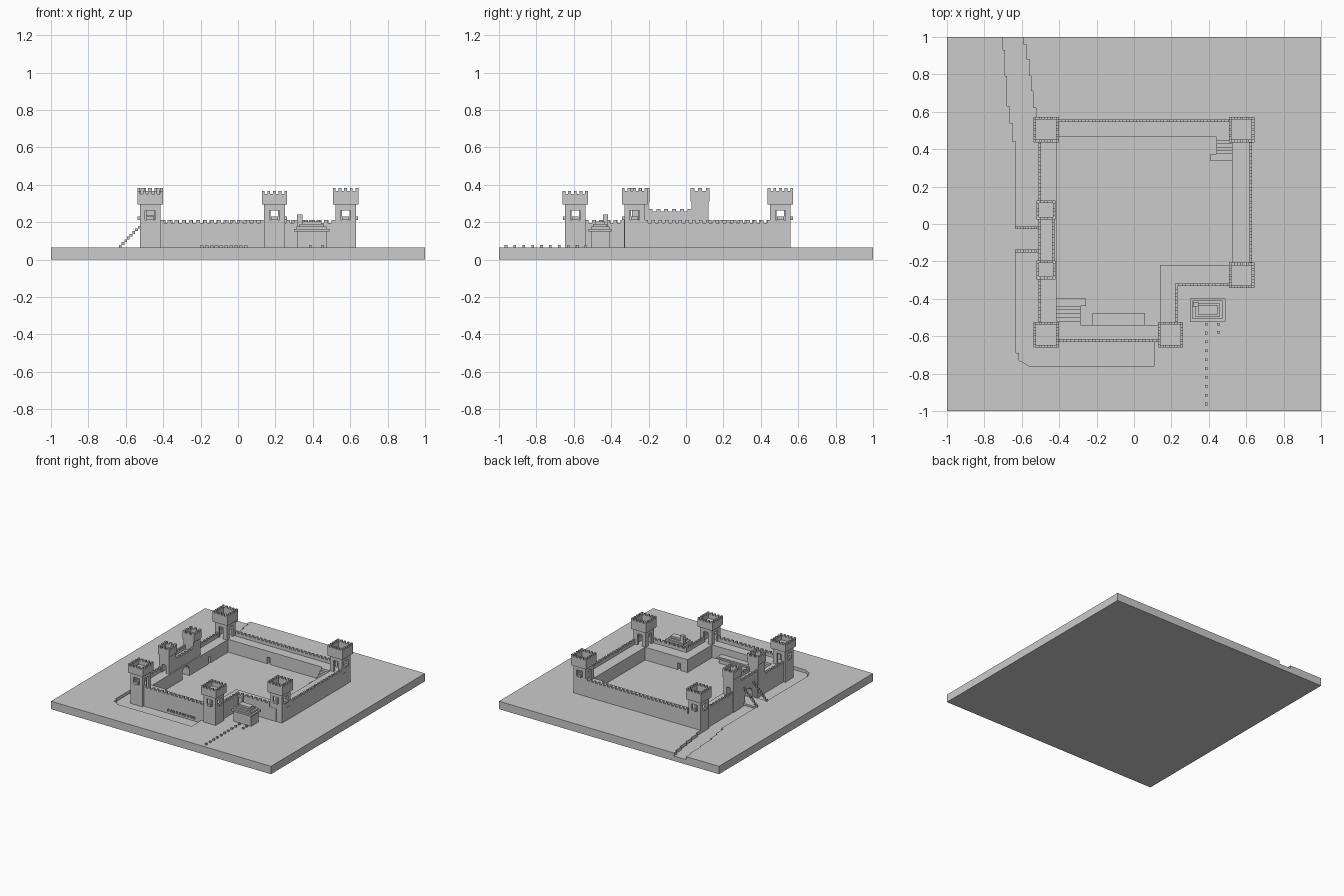
import bpy, bmesh, math
from mathutils import Matrix, Vector

if "Cube" in bpy.data.objects:
    bpy.data.objects.remove(bpy.data.objects["Cube"], do_unlink=True)

stone = bpy.data.materials.new("grey stone")
stone.use_nodes = True
GREY = (0.6, 0.6, 0.6, 1)
stone.diffuse_color = GREY
stone.node_tree.nodes["Principled BSDF"].inputs["Base Color"].default_value = GREY

GROUND, MOAT, WALK, PARAPET = 0.065, 0.04, 0.17, 0.196
MERLON, THICK = 0.015, 0.014


def finish(name, bm):
    mesh = bpy.data.meshes.new(name)
    bm.normal_update()
    bm.to_mesh(mesh)
    bm.free()
    mesh.materials.append(stone)
    ob = bpy.data.objects.new(name, mesh)
    bpy.context.collection.objects.link(ob)
    return ob


def boxes(name, items):
    """One object from boxes given as x0, x1, y0, y1, z0, z1."""
    bm = bmesh.new()
    for x0, x1, y0, y1, z0, z1 in items:
        size = Matrix.Diagonal((x1 - x0, y1 - y0, z1 - z0, 1))
        mid = Vector((x0 + x1, y0 + y1, z0 + z1)) / 2
        bmesh.ops.create_cube(bm, size=1, matrix=Matrix.Translation(mid) @ size)
    return finish(name, bm)


def prism(name, points, shift):
    bm = bmesh.new()
    face = bm.faces.new([bm.verts.new(p) for p in points])
    top = bmesh.ops.extrude_face_region(bm, geom=[face])["geom"]
    bmesh.ops.translate(bm, vec=shift, verts=[v for v in top if isinstance(v, bmesh.types.BMVert)])
    bmesh.ops.recalc_face_normals(bm, faces=bm.faces)
    return finish(name, bm)


def cut(ob, cutter):
    mod = ob.modifiers.new("cut", "BOOLEAN")
    mod.operation, mod.solver, mod.object = "DIFFERENCE", "EXACT", cutter
    mod.use_self = True
    bpy.context.view_layer.objects.active = ob
    bpy.ops.object.modifier_apply(modifier=mod.name)
    bpy.data.objects.remove(cutter, do_unlink=True)


def crenel(x0, x1, y0, y1, z0, z1, pitch=0.036):
    """A parapet strip with evenly spaced merlons on top."""
    out = [(x0, x1, y0, y1, z0, z1)]
    along_x = x1 - x0 > y1 - y0
    a, b = (x0, x1) if along_x else (y0, y1)
    n = max(2, round((b - a) / pitch))
    step = (b - a) / (n - 0.5)
    for i in range(n):
        s, e = a + i * step, a + (i + 0.5) * step
        out.append((s, e, y0, y1, z1, z1 + MERLON) if along_x else (x0, x1, s, e, z1, z1 + MERLON))
    return out


def ring(cx, cy, h, z0, z1, pitch):
    parts = []
    for s in (-1, 1):
        a, b = sorted((s * h, s * (h - THICK)))
        parts += crenel(cx - h, cx + h, cy + a, cy + b, z0, z1, pitch)
        parts += crenel(cx + a, cx + b, cy - h, cy + h, z0, z1, pitch)
    return parts


# Ground slab with a shallow moat and stepped banks
ground = boxes("ground", [(-1, 1, -1, 1, 0, GROUND)])
outer = [(-.70, 1.1)]
for x, y in ((-.69, .93), (-.68, .79), (-.665, .63), (-.65, .54), (-.63, .44)):
    outer += [(outer[-1][0], y), (x, y)]
outer += [(-.63, -.69), (-.615, -.69), (-.615, -.73), (-.59, -.74), (-.56, -.76), (.11, -.76), (.11, -.6), (-.48, -.6)]
inner = [(-.48, .5), (-.525, .5)]
for x, y in ((-.54, .62), (-.55, .71), (-.56, .79), (-.575, .88), (-.59, .96)):
    inner += [(inner[-1][0], y), (x, y)]
inner.append((-.59, 1.1))
cut(ground, prism("moat_cutter", [(x, y, MOAT) for x, y in outer + inner], (0, 0, .2)))

# Thick curtain walls with walkways
walls = {
    "front_wall": (-.5, .2, -.63, -.54),
    "left_gate_wall": (-.51, -.415, -.6, .5),
    "back_wall": (-.47, .58, .465, .56),
    "side_wall": (.525, .632, -.27, .5),
    "notch_side_wall": (.14, .232, -.6, -.22),
    "notch_front_wall": (.232, .58, -.332, -.22),
}
made = {n: boxes(n, [(*r, MOAT - .01, WALK)]) for n, r in walls.items()}

# Arched gateway, small doors and drain slots
GATE_Y = -.085
arch = [(-.6, GATE_Y - .045, GROUND), (-.6, GATE_Y + .045, GROUND)]
arch += [(-.6, GATE_Y + .045 * math.cos(math.pi * i / 8), .115 + .045 * math.sin(math.pi * i / 8)) for i in range(9)]
cut(made["left_gate_wall"], prism("gate_cutter", arch, (.3, 0, 0)))
D = GROUND + .055
cut(made["left_gate_wall"], boxes("door_cutter", [(-.445, -.4, .21, .235, GROUND, D)]))
cut(made["back_wall"], boxes("door_cutter", [(-.06, -.035, .45, .495, GROUND, D)]))
cut(made["notch_side_wall"], boxes("door_cutter", [(.205, .23, -.25, -.2, GROUND, D)]))
cut(made["front_wall"], boxes("slot_cutter", [
    (x, x + .014, -.65, -.61, GROUND - .01, GROUND + .01)
    for x in [-.2 + .026 * i for i in range(10)]]))

# Wall parapets
T = THICK
boxes("wall_parapets", [b for r in (
    (-.415, .14, -.63, -.63 + T), (-.405, .52, .56 - T, .56),
    (-.51, -.51 + T, -.54, -.288), (-.51, -.51 + T, .118, .45),
    (.632 - T, .632, -.22, .45), (.232 - T, .232, -.54, -.332),
    (.232 - T, .52, -.332, -.332 + T)) for b in crenel(*r, WALK, PARAPET)])


# Square corner towers: windows face outward, doors open to the walkways
def tower(name, cx, cy, sx, sy, top):
    h, cap = .055, .068
    body = boxes(name + "_body", [(cx - h, cx + h, cy - h, cy + h, MOAT - .01, .296)])
    holes = [(cx - .04, cx + .04, cy - .04, cy + .04, WALK, .275)]
    for s, along_x in ((sx, True), (sy, False)):
        for side, w, z0, z1 in ((s, .026, .212, .262), (-s, .02, WALK, .262)):
            a, b = sorted((side * .03, side * .08))
            holes.append((cx + a, cx + b, cy - w, cy + w, z0, z1) if along_x
                         else (cx - w, cx + w, cy + a, cy + b, z0, z1))
    for hole in holes:
        cut(body, boxes("opening_cutter", [hole]))
    sills = []
    for s, along_x in ((sx, True), (sy, False)):
        a, b = sorted((s * .048, s * .066))
        sills.append((cx + a, cx + b, cy - .018, cy + .018, .212, .23) if along_x
                     else (cx - .018, cx + .018, cy + a, cy + b, .212, .23))
    boxes(name + "_sills", sills)
    boxes(name + "_cap", [(cx - cap, cx + cap, cy - cap, cy + cap, .294, .32)]
          + ring(cx, cy, cap, .32, top - MERLON, .03))


tower("front_right_tower", -.47, -.592, -1, -1, .367)
tower("front_middle_tower", .195, -.592, 1, -1, .367)
tower("notch_tower", .575, -.275, 1, -1, .383)
tower("back_left_tower", .575, .505, 1, 1, .383)
tower("back_right_tower", -.47, .505, -1, 1, .383)

# Gatehouse and its two slim towers
for name, cy in (("gate_tower_front", -.245), ("gate_tower_back", .075)):
    body = boxes(name, [(-.515, -.425, cy - .045, cy + .045, MOAT - .01, .312)])
    cut(body, boxes("passage_cutter", [(-.488, -.452, cy - .1, cy + .1, WALK, .235)]))
    boxes(name + "_cap", [(-.521, -.419, cy - .051, cy + .051, .31, .33)]
          + ring(-.47, cy, .051, .33, .368, .03))
boxes("gatehouse", [(-.51, -.425, -.2, .03, WALK, .235)]
      + crenel(-.51, -.51 + T, -.2, .03, .235, .256) + crenel(-.425 - T, -.425, -.2, .03, .235, .256))

# Drawbridge with blocky chains
boxes("drawbridge", [(-.64, -.49, -.15, -.015, .05, GROUND)])
boxes("drawbridge_chains", [
    (-.637 + .0145 * i, -.6225 + .0145 * i, y, y + .0145, GROUND + .0145 * i, GROUND + .0145 * (i + 1))
    for y in (-.152, -.028) for i in range(9)])

# Courtyard stairs rising to the walkways, each with a low landing
def stairs(name, x0, x1, lx0, lx1, start, end, n):
    step, rise = (end - start) / (n + 2), (WALK - GROUND) / (n + 1)
    first = start + 2 * step
    items = [(lx0, lx1, *sorted((start, first)), GROUND - .01, GROUND + rise)]
    for i in range(n):
        a = first + i * step
        items.append((x0, x1, *sorted((a, a + step)), GROUND - .01, GROUND + rise * (i + 2)))
    boxes(name, items)


stairs("front_stairs", -.415, -.285, -.415, -.257, -.397, -.54, 5)
stairs("back_stairs", .44, .525, .41, .525, .337, .465, 5)

# Lean-to against the inside of the front wall
boxes("lean_to", [(-.205, .045, -.545, -.49, GROUND - .01, .115), (-.222, .06, -.545, -.477, .1, .112)])

# Cottage with a stepped roof and chimney
boxes("cottage", [(.315, .475, -.508, -.41, GROUND - .01, .152)])
boxes("cottage_roof", [(.3 + i * d, .488 - i * d, -.52 + i * .012, -.398 - i * .012,
                        .15 + .0135 * i, .1635 + .0135 * i) for i, d in enumerate((0, .014, .015, .014))])
boxes("cottage_chimney", [(.316, .346, -.445, -.417, .15, .24)])

# Stepping stones leading to the cottage
stones = [(.387, -.535 - .0475 * i) for i in range(10)] + [(.452, -.535), (.452, -.578)]
boxes("stepping_stones", [(x - .007, x + .007, y - .007, y + .007, GROUND - .005, GROUND + .013) for x, y in stones])
